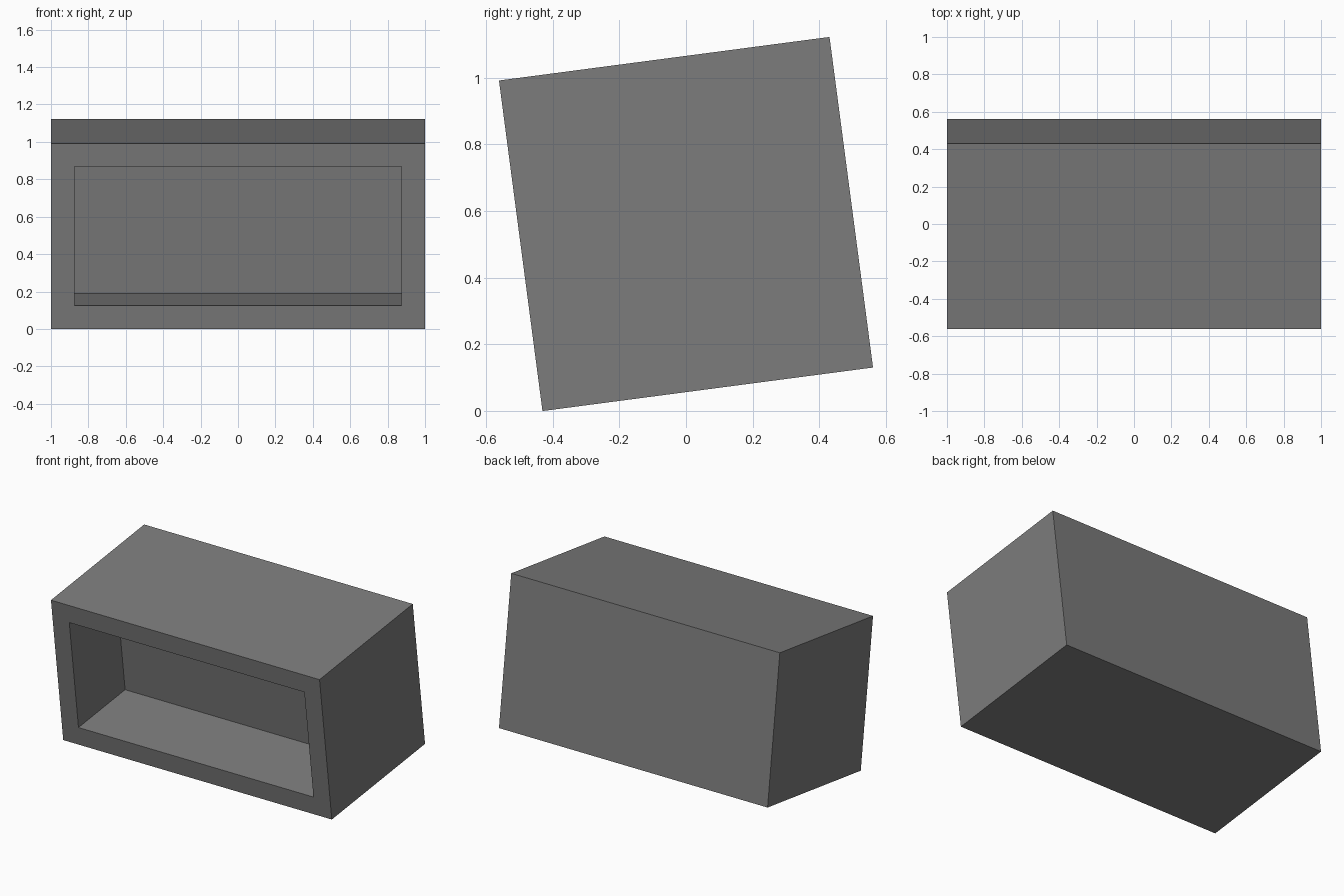
import bpy, bmesh, math
from mathutils import Matrix, Vector

if "Cube" in bpy.data.objects:
    bpy.data.objects.remove(bpy.data.objects["Cube"])

TILT = math.radians(7.5)
WALL, DEPTH = 0.125, 0.5

grey = bpy.data.materials.new("mid grey")
grey.diffuse_color = (0.2, 0.2, 0.2, 1)
grey.use_nodes = True
grey.node_tree.nodes["Principled BSDF"].inputs["Base Color"].default_value = grey.diffuse_color

# Box body, 2 x 1 x 1
bm = bmesh.new()
bmesh.ops.create_cube(bm, size=1, matrix=Matrix.Diagonal((2, 1, 1, 1)))

# Recessed opening in the front face
front = min(bm.faces, key=lambda f: f.calc_center_median().y)
bmesh.ops.inset_region(bm, faces=[front], thickness=WALL, use_even_offset=True)
back = bmesh.ops.extrude_discrete_faces(bm, faces=[front])["faces"]
bmesh.ops.translate(bm, verts=back[0].verts, vec=Vector((0, DEPTH, 0)))

# Tilt backwards and rest the front lower edge on the ground
bmesh.ops.rotate(bm, verts=bm.verts, cent=(0, 0, 0),
                 matrix=Matrix.Rotation(TILT, 3, 'X'))
low = min(v.co.z for v in bm.verts)
bmesh.ops.translate(bm, verts=bm.verts, vec=Vector((0, 0, -low)))
bmesh.ops.recalc_face_normals(bm, faces=bm.faces)

mesh = bpy.data.meshes.new("tilted_open_box")
bm.to_mesh(mesh)
bm.free()
mesh.materials.append(grey)
box = bpy.data.objects.new("tilted_open_box", mesh)
bpy.context.collection.objects.link(box)
